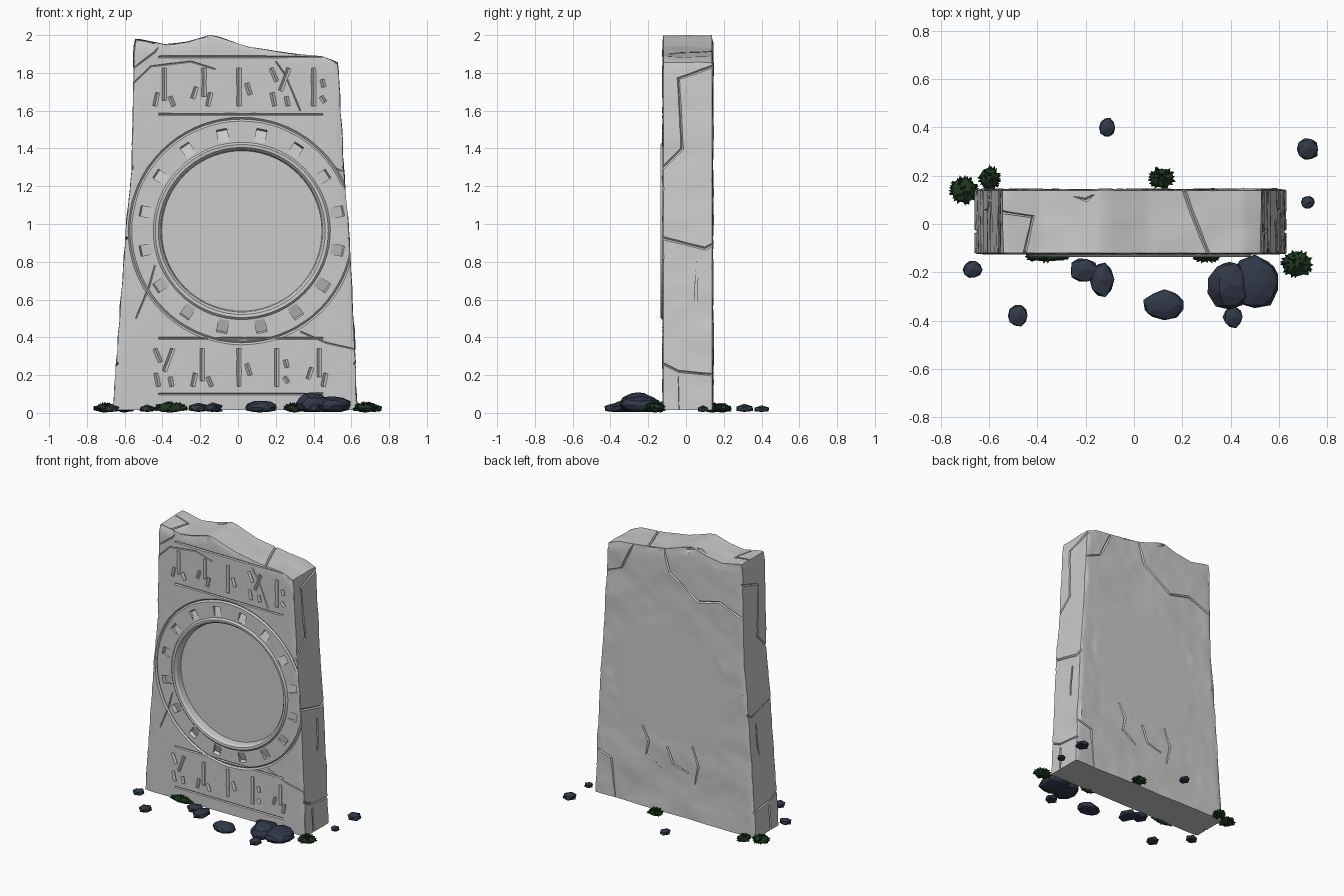
import bpy, bmesh, math, random
from mathutils import Vector, Matrix, noise

if "Cube" in bpy.data.objects:
    bpy.data.objects.remove(bpy.data.objects["Cube"])

random.seed(4)
FRONT, BACK, BASE = -0.125, 0.143, 0.015
CX, CZ = 0.02, 0.963                      # centre of the round recess
LEFT = [(0, -.66), (.94, -.59), (1.24, -.56), (1.82, -.55), (2, -.535)]
RIGHT = [(0, .63), (.94, .59), (1.29, .56), (1.85, .53), (2, .525)]
TOP = [(-.7, 1.98), (-.53, 1.98), (-.39, 1.95), (-.27, 1.965), (-.15, 2.0), (-.1, 1.99),
       (.06, 1.935), (.27, 1.905), (.45, 1.885), (.54, 1.85)]


def table(t, pts):
    for (a, va), (b, vb) in zip(pts, pts[1:]):
        if t <= b:
            return va + (vb - va) * max(0, (t - a) / (b - a))
    return pts[-1][1]


def add_object(name, bm, color=None):
    bmesh.ops.recalc_face_normals(bm, faces=bm.faces)
    me = bpy.data.meshes.new(name)
    bm.to_mesh(me)
    bm.free()
    ob = bpy.data.objects.new(name, me)
    bpy.context.collection.objects.link(ob)
    if color:
        me.materials.append(color)
    return ob


def material(name, rgb):
    m = bpy.data.materials.new(name)
    m.diffuse_color = (*rgb, 1)
    m.use_nodes = True
    m.node_tree.nodes["Principled BSDF"].inputs["Base Color"].default_value = m.diffuse_color
    return m


def smooth(ob, angle):
    bpy.ops.object.select_all(action='DESELECT')
    ob.select_set(True)
    bpy.context.view_layer.objects.active = ob
    bpy.ops.object.shade_smooth_by_angle(angle=math.radians(angle))


# weathered slab: subdivided cube mapped onto the tapered outline, with noise
bm = bmesh.new()
bmesh.ops.create_cube(bm, size=2)
bmesh.ops.subdivide_edges(bm, edges=bm.edges[:], cuts=55, use_grid_fill=True)
for v in bm.verts:
    a, b, c = v.co
    w = (c + 1) / 2
    lo, hi = table(w * 1.9, LEFT), table(w * 1.9, RIGHT)
    x = lo + (hi - lo) * (a + 1) / 2
    y = FRONT + (BACK - FRONT) * (b + 1) / 2
    z = BASE + (table(x, TOP) - BASE) * w
    n = noise.noise(Vector((x * 3, y * 3, z * 6)))
    fine = noise.noise(Vector((x * 13, y * 9, z * 15)) + Vector((7, 3, 1)))
    side, top, front, back = abs(a) > .999, c > .999, b < -.999, b > .999
    if back and math.hypot(x - CX, z - CZ) > .45:
        y += .007 * n + .003 * fine
    if front:
        y += .0015 * fine
    if side:
        x += math.copysign(.008 * n + .003 * fine, a)
    if top:
        z += .006 * noise.noise(Vector((x * 6, y * 8, 5)))
    # chipped corners
    chip = .004 + .014 * max(0, n + fine)
    if side and (front or back):
        x -= math.copysign(chip, a)
        y -= math.copysign(chip * .4, b)
    if top and (front or back):
        z -= chip * (1.5 if back else .6)
        y -= math.copysign(chip, b)
    if top and side:
        x -= math.copysign(chip * .5, a)
    v.co = (x, y, z)
slab = add_object("stone_slab", bm)

# cutters: grooves swept along paths
curve = bpy.data.curves.new("groove_paths", 'CURVE')
curve.dimensions = '3D'
curve.bevel_depth = 1
curve.bevel_resolution = 0
curve.use_fill_caps = True


def groove(points, r, cyclic=False):
    s = curve.splines.new('POLY')
    s.points.add(len(points) - 1)
    for p, co in zip(s.points, points):
        p.co = (*co, 1)
        p.radius = r
    s.use_cyclic_u = cyclic


def on_front(pts, r):
    groove([(x, FRONT - .002, z) for x, z in pts], r)


# outer engraved ring and border lines
groove([(CX + .592 * math.cos(t), FRONT - .002, CZ + .592 * math.sin(t))
        for t in (i * math.tau / 72 for i in range(72))], .012, True)
for z in (1.885, 1.58, .395, .10):
    on_front([(-.42, z), (.45, z)], .008)

# rows of abstract chisel strokes
MARKS = [
    [[(0, -.07), (0, .1)], [(-.035, -.03), (-.05, -.1)], [(.03, -.05), (.05, -.1)]],
    [[(.01, -.05), (.01, .1)], [(-.03, .0), (-.05, -.06)], [(.045, -.03), (.03, -.1)]],
    [[(-.015, -.1), (-.015, .1)], [(.025, .02), (.045, -.04)]],
    [[(-.05, .1), (-.02, .03)], [(.045, .1), (.0, -.02)], [(-.045, -.03), (-.03, -.1)], [(.03, -.05), (.04, -.1)]],
    [[(-.02, -.1), (-.02, .1)], [(.025, .04), (.035, .0)], [(.02, -.05), (.04, -.08)]],
]
for i, x in enumerate((-.39, -.19, .02, .225, .42)):
    for z, k in ((1.725, i), (.24, (i * 2 + 3) % 5)):
        for st in MARKS[k]:
            on_front([(x + p, z + q) for p, q in st], .014)

# cracks on front, back and both sides
for pts in ([(-.58, 1.72), (-.46, 1.835), (-.25, 1.86), (-.12, 1.82)], [(-.56, 1.82), (-.44, 1.91), (-.38, 2)],
            [(.58, 1.27), (.5, 1.3), (.44, 1.38)], [(.33, .43), (.47, .37), (.65, .33)],
            [(-.54, .5), (-.47, .67), (-.44, .78)], [(.2, 1.86), (.25, 1.79), (.33, 1.6)]):
    on_front(pts, .006)
for pts in ([(.1, 2), (.03, 1.77), (-.2, 1.62), (-.37, 1.66), (-.6, 1.57)], [(.62, 1.62), (.42, 1.7), (.3, 1.95)],
            [(.25, .6), (.2, .5), (.22, .4), (.1, .33)], [(.05, .5), (.0, .38), (-.12, .35)],
            [(-.15, .55), (-.2, .42), (-.17, .28)], [(.66, .35), (.5, .3), (.47, 0)]):
    groove([(x, BACK + .002, z) for x, z in pts], .009)
for outline in (LEFT, RIGHT):
    for pts in ([(-.14, 1.28), (-.02, 1.4), (-.04, 1.77), (.16, 1.84)], [(-.14, .93), (.1, .87), (.16, .9)],
                [(-.14, .27), (-.04, .22), (.16, .2)], [(-.035, .19), (-.03, 0)], [(.05, .57), (.06, .8)]):
        groove([(table(z, outline), y, z) for y, z in pts], .009)
for pts in ([(-.46, -.15), (-.42, .03), (-.55, .05)], [(-.42, .16), (-.2, .1), (-.1, .16)],
            [(.2, .16), (.25, .02), (.32, -.15)]):
    groove([(x, y, table(x, TOP)) for x, y in pts], .009)

path = bpy.data.objects.new("groove_paths", curve)
bpy.context.collection.objects.link(path)
bpy.context.view_layer.update()
me = bpy.data.meshes.new_from_object(path.evaluated_get(bpy.context.evaluated_depsgraph_get()))
bm = bmesh.new()
bm.from_mesh(me)
bmesh.ops.remove_doubles(bm, verts=bm.verts, dist=1e-5)
bpy.data.objects.remove(path)
# sixteen wedge notches around the ring, deep at the outer end
for i in range(16):
    t = math.radians(11.25 + 22.5 * i)
    m = (Matrix.Translation((CX, FRONT, CZ)) @ Matrix.Rotation(-t, 4, 'Y')
         @ Matrix.Translation((.515, -.002, 0)) @ Matrix.Rotation(math.radians(20), 4, 'Z')
         @ Matrix.Diagonal((.066, .03, .055, 1)))
    bmesh.ops.create_cube(bm, size=1, matrix=m)
grooves = add_object("groove_cutter", bm)

# round recess cutter
bm = bmesh.new()
bmesh.ops.create_cone(bm, cap_ends=True, segments=72, radius1=.445, radius2=.445, depth=.2,
                      matrix=Matrix.Translation((CX, -.18, CZ)) @ Matrix.Rotation(math.pi / 2, 4, 'X'))
recess = add_object("recess_cutter", bm)

bpy.context.view_layer.objects.active = slab
for cutter in (recess, grooves):
    cutter.hide_render = True
    mod = slab.modifiers.new(cutter.name, 'BOOLEAN')
    mod.operation, mod.solver, mod.object = 'DIFFERENCE', 'EXACT', cutter
    mod.use_self = cutter is grooves
    bpy.ops.object.modifier_apply(modifier=mod.name)
    bpy.data.objects.remove(cutter)
smooth(slab, 32)

# raised lip around the recess
bm = bmesh.new()
profile = [(.424, -.078), (.43, -.12), (.442, -.134), (.458, -.136), (.474, -.12)]
rings = [[bm.verts.new((CX + r * math.cos(t), y, CZ + r * math.sin(t))) for r, y in profile]
         for t in (i * math.tau / 72 for i in range(72))]
for i in range(72):
    for j in range(5):
        p, q, k = rings[i], rings[(i + 1) % 72], (j + 1) % 5
        bm.faces.new((p[j], p[k], q[k], q[j]))
smooth(add_object("recess_lip", bm), 32)

# faceted loose stones: x, y, width, depth, height
rock = material("dark_rock", (.03, .04, .065))
STONES = [(-.11, .40, .075, .09, .04), (.72, .31, .105, .105, .05), (.72, .09, .06, .06, .04),
          (-.67, -.19, .09, .08, .045), (-.48, -.38, .095, .1, .045), (-.21, -.19, .13, .11, .055),
          (-.135, -.23, .11, .16, .055), (.125, -.335, .175, .125, .065), (.395, -.255, .18, .2, .11),
          (.5, -.24, .21, .22, .09), (.41, -.385, .09, .1, .05)]
for i, (x, y, w, d, h) in enumerate(STONES):
    bm = bmesh.new()
    bmesh.ops.create_icosphere(bm, subdivisions=2 if w > .15 else 1, radius=1)
    for v in bm.verts:
        v.co *= 1 + .16 * noise.noise(v.co * 1.7 + Vector((i * 5, 0, 0)))
        v.co = (x + v.co.x * w / 2, y + v.co.y * d / 2, max(.005, h * (.45 + v.co.z * .55)))
    add_object(f"loose_stone_{i + 1}", bm, rock)

# moss clumps: domes of small pointed leaves
moss = material("moss", (.013, .04, .015))
CLUMPS = [(-.705, .14, .13, .13, .055), (-.6, .19, .1, .11, .05), (.115, .19, .12, .1, .05),
          (.675, -.165, .15, .13, .06), (-.36, -.135, .21, .05, .06), (.3, -.135, .12, .05, .055)]
for i, (x, y, w, d, h) in enumerate(CLUMPS):
    bm = bmesh.new()
    core = Matrix.Translation((x, y, h * .45)) @ Matrix.Diagonal((w * .4, d * .4, h * .42, 1))
    bmesh.ops.create_icosphere(bm, subdivisions=2, radius=1, matrix=core)
    for k in range(60):
        t, e = random.uniform(0, math.tau), random.uniform(-.4, 1.4)
        n = Vector((math.cos(t) * math.cos(e), math.sin(t) * math.cos(e), math.sin(e)))
        pos = Vector((x + n.x * w * .4, y + n.y * d * .4, h * .42 + n.z * h * .42))
        m = Matrix.Translation(pos) @ n.to_track_quat('Z', 'Y').to_matrix().to_4x4()
        bmesh.ops.create_cone(bm, cap_ends=True, segments=4, radius1=.012, radius2=0, depth=.024, matrix=m)
    for v in bm.verts:
        v.co.z = max(v.co.z, 0)
    add_object(f"moss_clump_{i + 1}", bm, moss)
